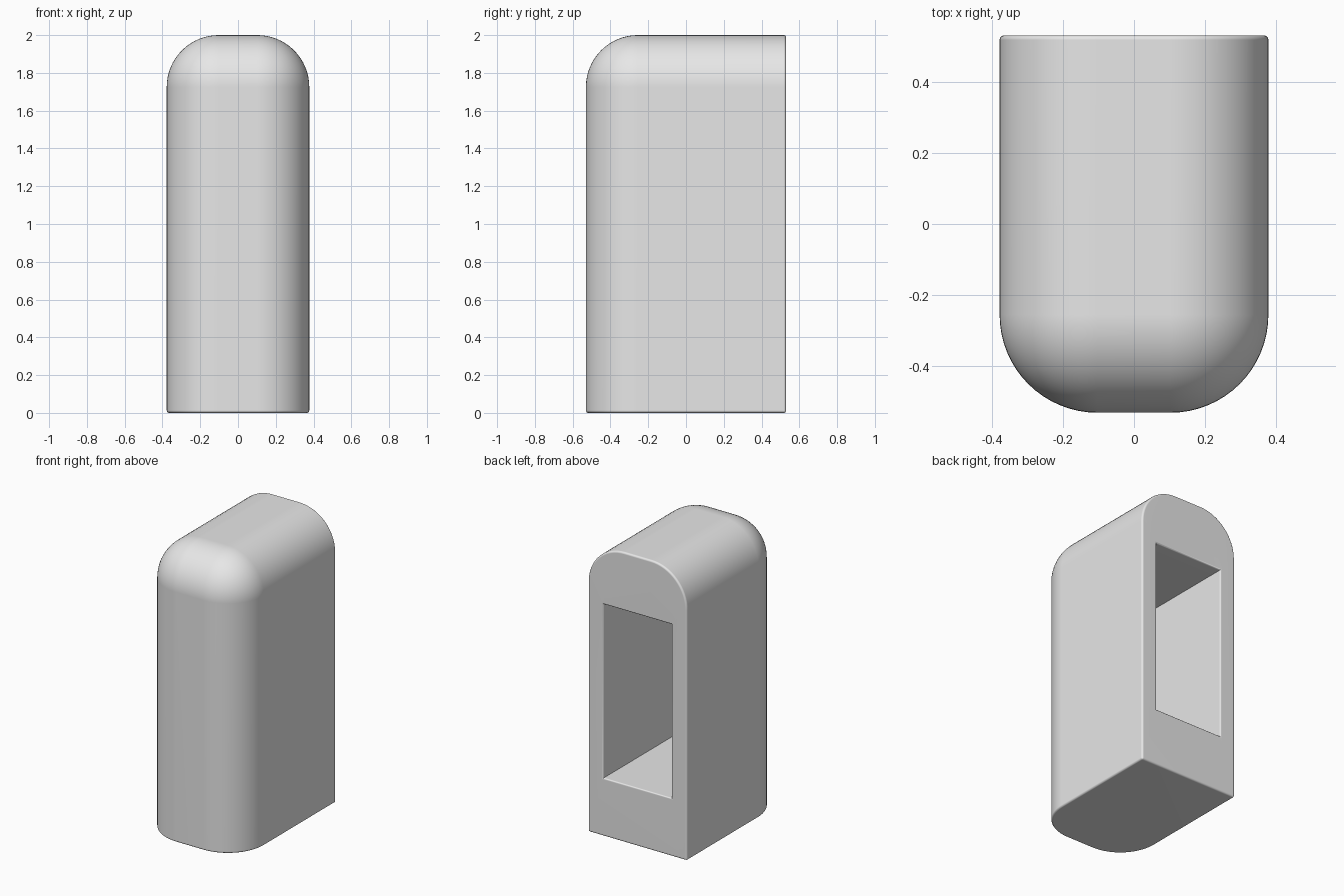
import bpy, bmesh, math
from mathutils import Vector

old = bpy.data.objects.get("Cube")
if old:
    bpy.data.objects.remove(old, do_unlink=True)

W, D, H = 0.755, 1.06, 2.0        # outer size
ROUND, RIM = 0.275, 0.013         # large and small edge radius
PW, P_LOW, P_HIGH = 0.52, 0.4, 1.6  # recess opening
P_DEPTH = 0.94
BACK = D / 2

grey = bpy.data.materials.new("light_grey")
grey.use_nodes = True
grey.diffuse_color = (0.8, 0.8, 0.8, 1)
grey.node_tree.nodes["Principled BSDF"].inputs["Base Color"].default_value = (0.8, 0.8, 0.8, 1)


def bevel(bm, edges, radius, segments):
    bmesh.ops.bevel(bm, geom=edges, offset=radius, offset_type='OFFSET',
                    segments=segments, profile=0.5, affect='EDGES', clamp_overlap=False)


def on_all(edge, test):
    return all(test(v.co) for v in edge.verts)


def at_front(c): return c.y < -BACK + 1e-4
def at_back(c): return c.y > BACK - 1e-4
def at_top(c): return c.z > H - 1e-4
def at_bottom(c): return c.z < 1e-4


bm = bmesh.new()

# Outer block
bmesh.ops.create_cube(bm, size=1)
for v in bm.verts:
    v.co = Vector((v.co.x * W, v.co.y * D, (v.co.z + 0.5) * H))

# Large rounding on the front uprights and around the top
bevel(bm, [e for e in bm.edges
           if (on_all(e, at_front) or on_all(e, at_top))
           and not on_all(e, at_back) and not on_all(e, at_bottom)], ROUND, 16)

# Small rounding on the bottom and back rims
bevel(bm, [e for e in bm.edges if on_all(e, at_bottom) or on_all(e, at_back)], RIM, 4)

# Open the flat back
back_face = max((f for f in bm.faces if f.normal.y > 0.99), key=lambda f: f.calc_area())
outline = list(back_face.edges)
bmesh.ops.delete(bm, geom=[back_face], context='FACES_ONLY')


def ring(grow, y):
    x = PW / 2 + grow
    lo, hi = P_LOW - grow, P_HIGH + grow
    return [bm.verts.new(p) for p in ((-x, y, lo), (x, y, lo), (x, y, hi), (-x, y, hi))]


# Recess with a softened lip
lip = 0.01
rings = []
for i in range(5):
    a = math.radians(22.5 * i)
    rings.append(ring(lip * (1 - math.sin(a)), BACK - lip * (1 - math.cos(a))))
rings.append(ring(0, BACK - P_DEPTH))
for a, b in zip(rings, rings[1:]):
    for i in range(4):
        j = (i + 1) % 4
        bm.faces.new((a[i], a[j], b[j], b[i]))
bm.faces.new(rings[-1])

# Flat back panel around the recess opening
mouth = [bm.edges.get((rings[0][i], rings[0][(i + 1) % 4])) for i in range(4)]
bmesh.ops.triangle_fill(bm, edges=outline + mouth, use_beauty=True, normal=(0, 1, 0))
bmesh.ops.recalc_face_normals(bm, faces=bm.faces[:])

mesh = bpy.data.meshes.new("hollow_housing")
bm.to_mesh(mesh)
bm.free()
mesh.materials.append(grey)
housing = bpy.data.objects.new("hollow_housing", mesh)
bpy.context.collection.objects.link(housing)

# Smooth shading that keeps the flats clean
bpy.ops.object.select_all(action='DESELECT')
housing.select_set(True)
bpy.context.view_layer.objects.active = housing
bpy.ops.object.shade_smooth_by_angle(angle=math.radians(35))
weighted = housing.modifiers.new("clean_normals", 'WEIGHTED_NORMAL')
weighted.keep_sharp = True
